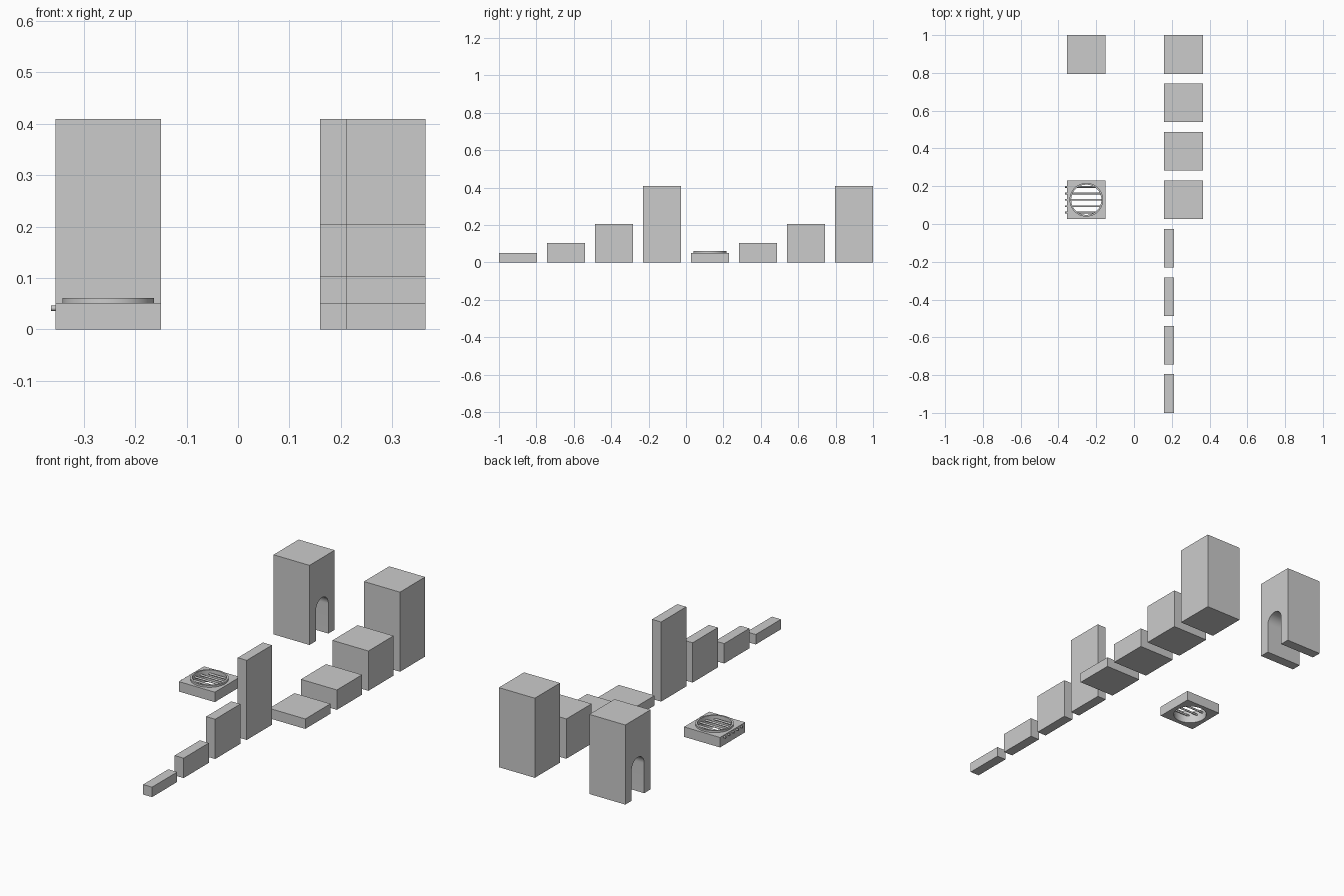
import bpy
import math

cube = bpy.data.objects.get("Cube")
if cube:
    bpy.data.objects.remove(cube, do_unlink=True)

S = 0.2047              # side of one full block
STEP = (2 - S) / 7      # spacing along the row
ROW_X = 0.16            # edge shared by the row of blocks
LEFT_X = -0.2525        # centre of the two separate pieces

grey = bpy.data.materials.new("plain grey")
grey.use_nodes = True
COLOUR = (0.6, 0.6, 0.6, 1)
grey.diffuse_color = COLOUR
grey.node_tree.nodes["Principled BSDF"].inputs["Base Color"].default_value = COLOUR


def finish(obj, name):
    obj.name = name
    obj.data.name = name
    obj.data.materials.clear()
    obj.data.materials.append(grey)
    return obj


def block(name, x0, y0, width, depth, height):
    bpy.ops.mesh.primitive_cube_add(
        size=1, location=(x0 + width / 2, y0 + depth / 2, height / 2))
    obj = bpy.context.object
    obj.scale = (width, depth, height)
    bpy.ops.object.transform_apply(location=False, rotation=False, scale=True)
    return finish(obj, name)


def arc(radius, count, start=0.0, sweep=math.tau, cy=0.0):
    return [(radius * math.cos(start + sweep * i / count),
             cy + radius * math.sin(start + sweep * i / count))
            for i in range(count + (sweep < math.tau))]


def extrusion(name, outlines, thickness, location, rotation=(0, 0, 0)):
    """Solid from closed outlines; inner outlines become holes."""
    curve = bpy.data.curves.new(name, "CURVE")
    curve.dimensions = "2D"
    curve.fill_mode = "BOTH"
    curve.extrude = thickness / 2
    for points in outlines:
        spline = curve.splines.new("POLY")
        spline.points.add(len(points) - 1)
        for p, (x, y) in zip(spline.points, points):
            p.co = (x, y, 0, 1)
        spline.use_cyclic_u = True
    obj = bpy.data.objects.new(name, curve)
    obj.location = location
    obj.rotation_euler = rotation
    bpy.context.collection.objects.link(obj)
    bpy.ops.object.select_all(action="DESELECT")
    obj.select_set(True)
    bpy.context.view_layer.objects.active = obj
    bpy.ops.object.convert(target="MESH")
    obj = bpy.context.object
    bpy.ops.object.shade_smooth_by_angle(angle=math.radians(30))
    return finish(obj, name)


# Row of thin walls then full blocks, each set doubling in height
for kind, width, first in (("wall", S / 4, 0), ("block", S, 4)):
    for i, size in enumerate(("quarter", "half", "full", "double")):
        block(f"{size}_{kind}", ROW_X, -1 + (first + i) * STEP,
              width, S, S / 4 * 2 ** i)

# Tall block with a round-topped doorway running along x
h, r = S / 2, S / 4
doorway = arc(r, 32, 0, math.pi, cy=S - r)
profile = ([(-h, 0), (-h, 2 * S), (h, 2 * S), (h, 0), (r, 0)]
           + doorway + [(-r, 0)])
extrusion("arch_block", [profile], S, (LEFT_X, 1 - h, 0),
          (math.pi / 2, 0, math.pi / 2))

# Slab with a round shaft, a raised rim and cross bars
GRATE_Y = -1 + 4 * STEP + h
HOLE = 0.08
square = [(-h, -h), (h, -h), (h, h), (-h, h)]
extrusion("grate_slab", [square, arc(HOLE, 64)], S / 4,
          (LEFT_X, GRATE_Y, S / 8))
extrusion("grate_rim", [arc(0.089, 64), arc(HOLE, 64)], 0.01,
          (LEFT_X, GRATE_Y, S / 4 + 0.005))

BAR_START, BAR_END = -0.364, -0.158
for i in range(5):
    bpy.ops.mesh.primitive_cylinder_add(
        vertices=16, radius=0.005, depth=BAR_END - BAR_START,
        location=((BAR_START + BAR_END) / 2, GRATE_Y + (i - 2) * 0.034, 0.041),
        rotation=(0, math.pi / 2, 0))
    bpy.ops.object.shade_smooth_by_angle(angle=math.radians(30))
    finish(bpy.context.object, f"grate_bar_{i + 1}")
